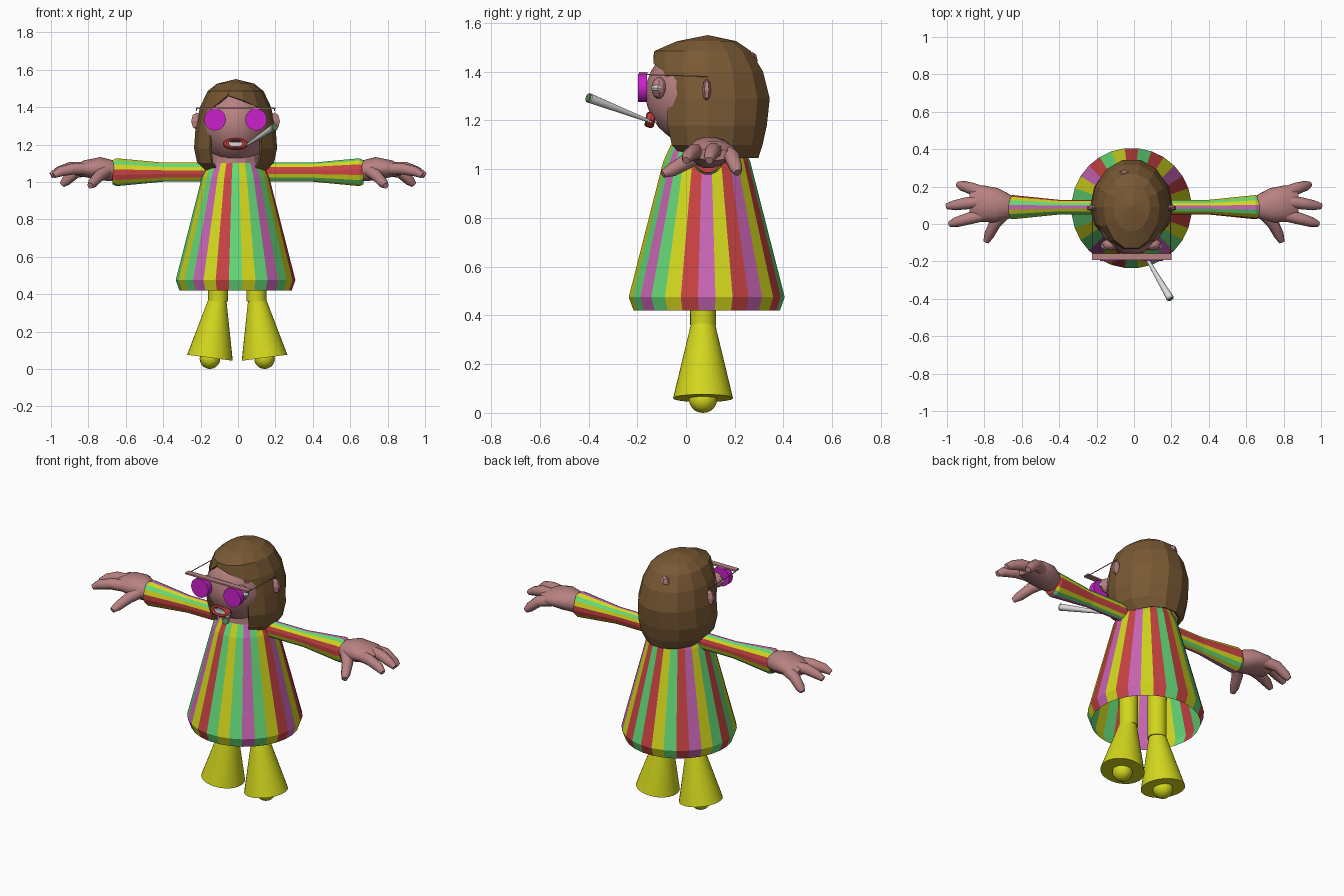
import bpy, bmesh, math
from mathutils import Vector, Matrix

if "Cube" in bpy.data.objects:
    bpy.data.objects.remove(bpy.data.objects["Cube"])

def mat(name, r, g, b):
    m = bpy.data.materials.new(name)
    m.diffuse_color = (r, g, b, 1)
    m.use_nodes = True
    m.node_tree.nodes["Principled BSDF"].inputs["Base Color"].default_value = m.diffuse_color
    return m

HAIR = mat("hair_brown", .19, .10, .034)
SKIN = mat("skin_rose", .48, .22, .22)
LENS = mat("lens_magenta", .60, .015, .60)
YEL = mat("yellow", .65, .68, .012)
GRN = mat("stripe_green", .13, .70, .19)
PNK = mat("stripe_pink", .58, .13, .46)
RED = mat("red", .58, .055, .055)
WHT = mat("off_white", .72, .72, .70)
TIP = mat("tip_green", .10, .22, .09)
STRIPES = [RED, YEL, GRN, PNK]
CX, CY = -.013, .085          # body axis

def finish(name, bm, mats, smooth=None):
    bmesh.ops.recalc_face_normals(bm, faces=bm.faces[:])
    me = bpy.data.meshes.new(name)
    bm.to_mesh(me)
    bm.free()
    for m in mats:
        me.materials.append(m)
    if smooth:
        me.polygons.foreach_set("use_smooth", [True] * len(me.polygons))
        me.set_sharp_from_angle(angle=math.radians(smooth))
    ob = bpy.data.objects.new(name, me)
    bpy.context.collection.objects.link(ob)
    return ob

def tube(name, pts, radii, n, mats, pattern=None, caps=True, smooth=None):
    """Loft of rings along a path; radii are numbers or (horizontal, vertical).
    With a stripe pattern, side 0 is centred on the ring's local x axis."""
    bm = bmesh.new()
    pts = [Vector(p) for p in pts]
    off = .5 if pattern else 0
    rings = []
    for i, p in enumerate(pts):
        d = pts[min(i + 1, len(pts) - 1)] - pts[max(i - 1, 0)]
        if abs(d.x) + abs(d.y) < 1e-5:
            q = Matrix.Identity(3)
        else:
            q = d.to_track_quat('Z', 'Y').to_matrix()
        r = radii[i]
        a, b = r if isinstance(r, tuple) else (r, r)
        angles = [2 * math.pi * (j - off) / n for j in range(n)]
        rings.append([bm.verts.new(p + q @ Vector((a * math.cos(t), b * math.sin(t), 0)))
                      for t in angles])
    for r0, r1 in zip(rings, rings[1:]):
        for j in range(n):
            k = (j + 1) % n
            f = bm.faces.new((r0[j], r0[k], r1[k], r1[j]))
            if pattern:
                f.material_index = "RYGP".index(pattern[j % len(pattern)])
    if caps:
        bm.faces.new(rings[0][::-1])
        bm.faces.new(rings[-1])
    return finish(name, bm, mats, smooth)

def ball(name, c, r, m, seg=16, rings=10, smooth=None):
    bm = bmesh.new()
    bmesh.ops.create_uvsphere(bm, u_segments=seg, v_segments=rings, radius=1)
    bmesh.ops.transform(bm, matrix=Matrix.Translation(c) @ Matrix.Diagonal((*r, 1)), verts=bm.verts)
    return finish(name, bm, [m], smooth)

def box(name, lo, hi, m):
    bm = bmesh.new()
    bmesh.ops.create_cube(bm, size=1)
    for v in bm.verts:
        v.co = [lo[i] if v.co[i] < 0 else hi[i] for i in range(3)]
    return finish(name, bm, [m])

# striped dress, open underneath; stripes run from the right side round the back
prof = [(.42, .302), (.475, .322), (1.03, .18), (1.10, .148)]
tube("dress", [(CX, CY, z) for z, r in prof], [r for z, r in prof], 28, STRIPES,
     "PYRPYRGRYGRPYG" + "RGYGPYRGYGPGYR", caps=False)
tube("neck", [(CX, CY, 1.06), (CX, CY, 1.16)], [.145, .14], 16, [SKIN])

for s, side in ((-1, "left"), (1, "right")):
    # flared trousers and feet
    xt, xb = -.004 + s * .103, -.004 + s * .146
    tube(side + "_upper_leg", [(xt, .07, .62), (xt, .07, .36)], [.054, .053], 24, [YEL], smooth=40)
    tube(side + "_bell_bottom", [(xt, .07, .38), (xt + s * .005, .07, .35), (xb, .07, .06)],
         [.045, .053, .123], 32, [YEL], smooth=40)
    ball(side + "_foot", (xb, .07, .055), (.055, .058, .055), YEL, smooth=40)
    # striped sleeve with flared cuff
    tube(side + "_sleeve", [(s * x, .09, 1.052) for x in (.08, .40, .65, .67)],
         [(.04, .052), (.04, .052), (.066, .076), (.058, .066)], 16, STRIPES, "RYGYPGYR")
    # hand: palm, three fingers and thumb
    palm = [(.63, .09, 1.055), (.68, .092, 1.06), (.74, .10, 1.072), (.82, .11, 1.07), (.875, .11, 1.06)]
    tube(side + "_palm", [(s * x, y, z) for x, y, z in palm],
         [(.045, .045), (.072, .058), (.093, .062), (.098, .046), (.07, .026)], 14, [SKIN], smooth=50)
    digits = {
        "back_finger": [(.80, .165, 1.065), (.87, .19, 1.05), (.92, .205, 1.005), (.94, .212, .985)],
        "middle_finger": [(.82, .12, 1.075), (.90, .11, 1.075), (.96, .10, 1.055), (1.0, .095, 1.035)],
        "front_finger": [(.80, .05, 1.07), (.88, .03, 1.07), (.95, .01, 1.055), (.985, .0, 1.035)],
        "thumb": [(.70, .05, 1.06), (.745, .0, 1.03), (.775, -.06, .995), (.79, -.095, .98)]}
    for n, p in digits.items():
        tube(side + "_" + n, [(s * x, y, z) for x, y, z in p], [.034, .032, .027, .016], 10,
             [SKIN], smooth=60)
    # ear, eye, lens and glasses temple
    ball(side + "_ear", (CX + s * .208, .085, 1.325), (.034, .018, .046), SKIN, 6, 4)
    ex = CX + s * .11
    ball(side + "_eyelid", (ex, -.11, 1.333), (.05, .032, .045), SKIN, 12, 8)
    ball(side + "_eyeball", (ex + s * .004, -.116, 1.333), (.052, .026, .02), WHT, 12, 8)
    tube(side + "_lens", [(ex, -.16, 1.333), (ex, -.197, 1.333)], [.058, .058], 24, [LENS], smooth=40)
    tx = CX + s * .208
    tube(side + "_temple", [(tx, -.165, 1.388), (tx, .09, 1.38)], [.0025, .0025], 6, [SKIN])

# glasses brow bar
box("glasses_bar", (-.225, -.192, 1.39), (.20, -.158, 1.399), SKIN)

# head, mouth
ball("head", (CX, .08, 1.31), (.19, .246, .222), SKIN, 20, 14, smooth=30)
bpy.ops.mesh.primitive_torus_add(major_segments=16, minor_segments=8, major_radius=.05,
        minor_radius=.018, location=(CX, -.147, 1.202), rotation=(math.radians(80), 0, 0))
lips = bpy.context.object
lips.name = "lips"
lips.scale = (1, .48, 1.1)
lips.data.materials.append(RED)
box("teeth", (CX - .042, -.158, 1.19), (CX + .042, -.12, 1.214), WHT)

# hand-rolled stick in the mouth
a, b = Vector((.045, -.145, 1.195)), Vector((.195, -.40, 1.293))
tube("stick", [a, b], [.006, .020], 12, [WHT], smooth=50)
tube("stick_tip", [a.lerp(b, .975), a.lerp(b, 1.012)], [.0205, .017], 12, [TIP])

# low-poly hair: rings (z, half width, front y, back y), face opening left out at the front
N = 14
rows = [(1.525, .10, -.04, .21), (1.485, .15, -.135, .27), (1.40, .19, -.14, .322),
        (1.29, .214, -.122, .35), (1.18, .222, -.122, .338), (1.10, .205, -.10, .32),
        (1.045, .165, -.06, .302)]
bm = bmesh.new()
top = bm.verts.new((CX, .09, 1.55))
grid = []
for i, (z, rx, yf, yb) in enumerate(rows):
    ring = []
    for j in range(N):
        t = 2 * math.pi * (j + .5) / N        # 0 = front
        c = math.cos(t)
        y = .09 - c * ((.09 - yf) if c > 0 else (yb - .09))
        zz = z
        if i == 2 and j == N - 1:
            zz = 1.462                        # parted fringe
        if i == 2 and j == 0:
            zz = 1.435
        if i == 6 and c > 0:
            zz = 1.045 + .03 * c
        ring.append(bm.verts.new((CX + rx * math.sin(t), y, zz)))
    grid.append(ring)
for j in range(N):
    k = (j + 1) % N
    bm.faces.new((top, grid[0][j], grid[0][k]))
    for i in range(len(rows) - 1):
        if i >= 2 and j in (0, N - 1, N - 2):
            continue
        bm.faces.new((grid[i][j], grid[i + 1][j], grid[i + 1][k], grid[i][k]))
hair = finish("hair", bm, [HAIR])
sol = hair.modifiers.new("thickness", 'SOLIDIFY')
sol.thickness = .012
sol.offset = -1
# small patch of scalp showing at the back
ball("scalp_patch", (-.05, .272, 1.445), (.03, .022, .036), SKIN, 6, 4)
